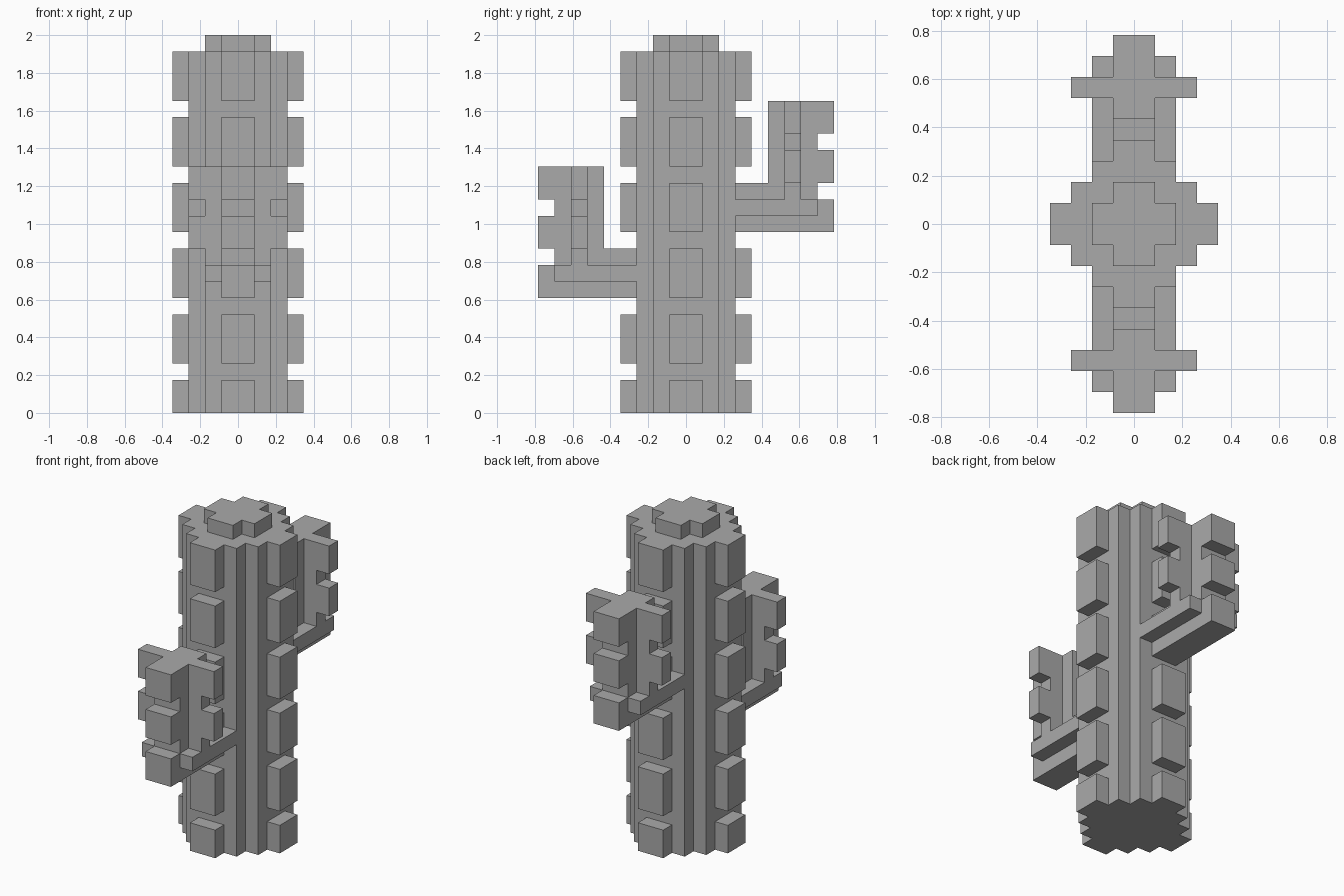
import bpy
import bmesh
from mathutils import Vector

U = 2 / 23  # size of one block

cube = bpy.data.objects.get("Cube")
if cube:
    bpy.data.objects.remove(cube)

grey = bpy.data.materials.new("plain grey")
grey.use_nodes = True
colour = (0.4, 0.4, 0.4, 1)
grey.diffuse_color = colour
grey.node_tree.nodes["Principled BSDF"].inputs["Base Color"].default_value = colour


def box(x, y, z):
    """Blocks filling three (low, high) ranges."""
    return {(i, j, k) for i in range(*x) for j in range(*y) for k in range(*z)}


def mid(half, y, z):
    """Box centred on x."""
    return box((-half, half), y, z)


def build(name, cells):
    """Skin a set of blocks and merge the flat areas into single faces."""
    bm = bmesh.new()
    for cell in cells:
        for axis in range(3):
            for side in (-1, 1):
                n = [0, 0, 0]
                n[axis] = side
                if tuple(c + d for c, d in zip(cell, n)) in cells:
                    continue
                a, b = Vector((0, 0, 0)), Vector((0, 0, 0))
                a[(axis + 1) % 3] = 0.5
                b[(axis + 2) % 3] = 0.5 * side
                centre = Vector(cell) + Vector((0.5, 0.5, 0.5)) + Vector(n) / 2
                corners = (-a - b, a - b, a + b, b - a)
                bm.faces.new([bm.verts.new((centre + p) * U) for p in corners])
    bmesh.ops.remove_doubles(bm, verts=bm.verts, dist=U / 100)
    bmesh.ops.dissolve_limit(bm, angle_limit=0.01, verts=bm.verts, edges=bm.edges)
    mesh = bpy.data.meshes.new(name)
    bm.to_mesh(mesh)
    bm.free()
    mesh.materials.append(grey)
    obj = bpy.data.objects.new(name, mesh)
    bpy.context.collection.objects.link(obj)


# Trunk: stepped round column with six raised pads on each side
trunk = mid(3, (-2, 2), (0, 22)) | mid(2, (-3, 3), (0, 22))
for top in range(2, 23, 4):
    pad = (max(0, top - 3), top)
    trunk |= mid(4, (-1, 1), pad) | mid(1, (-4, 4), pad)
build("trunk", trunk)

# Crown: flat cross on top
build("crown", mid(2, (-1, 1), (22, 23)) | mid(1, (-2, 2), (22, 23)))

# Arm: branch reaching outwards, then an upright cross-shaped column
arm = mid(1, (3, 9), (0, 2)) | mid(2, (3, 8), (1, 2)) | mid(1, (3, 5), (2, 3))
arm |= mid(1, (5, 8), (2, 8)) | mid(2, (6, 7), (2, 8))
for pad in ((3, 5), (6, 8)):
    arm |= mid(3, (6, 7), pad) | mid(1, (8, 9), pad)

# Low arm in front, high arm behind
build("front_arm", {(x, -1 - y, z + 7) for x, y, z in arm} - trunk)
build("back_arm", {(x, y, z + 11) for x, y, z in arm} - trunk)
